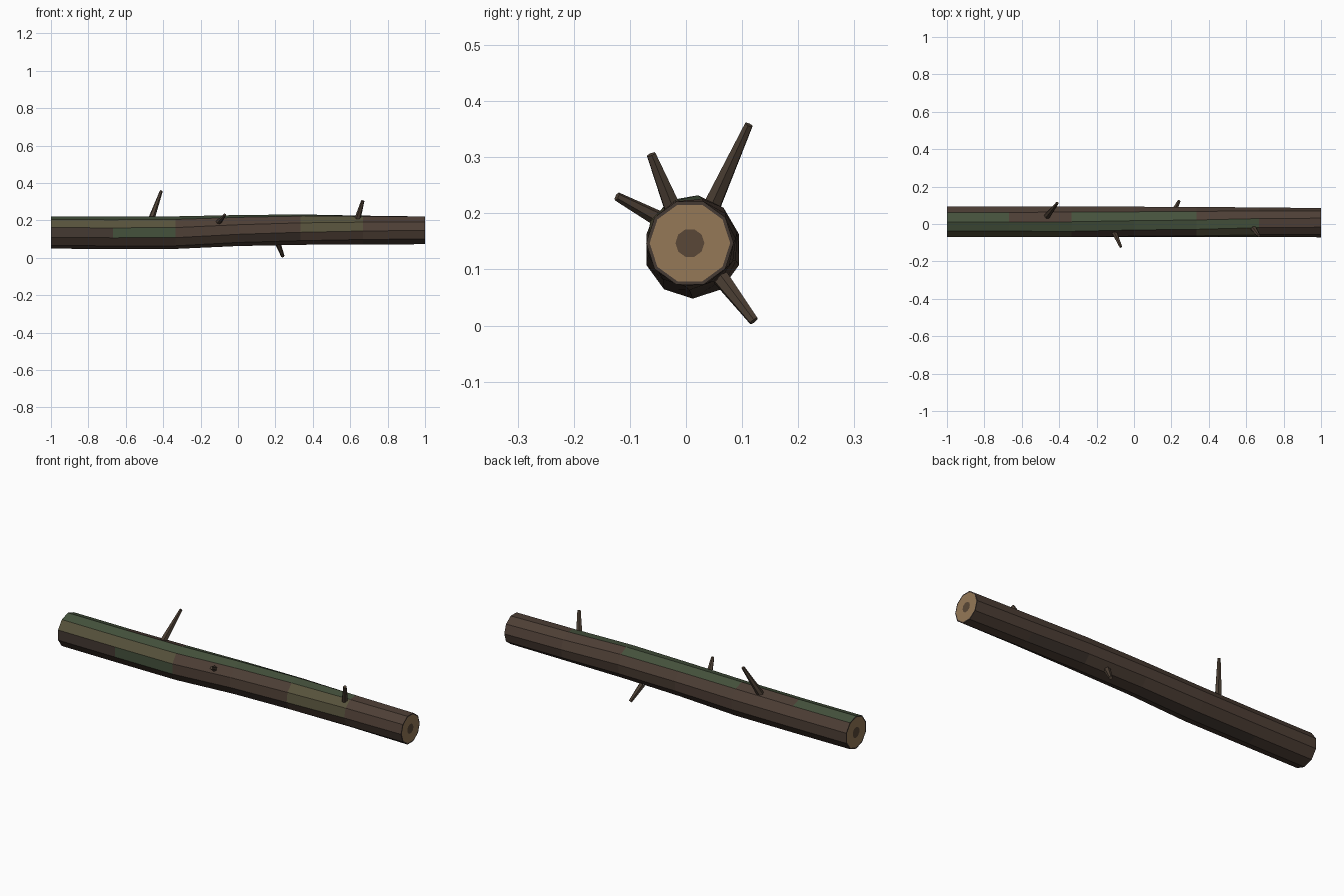
import bpy, bmesh
from math import sin, cos, radians
from mathutils import Vector

if "Cube" in bpy.data.objects:
    bpy.data.objects.remove(bpy.data.objects["Cube"])


def mat(name, r, g, b):
    m = bpy.data.materials.new(name)
    m.diffuse_color = (r, g, b, 1)
    m.use_nodes = True
    m.node_tree.nodes["Principled BSDF"].inputs["Base Color"].default_value = m.diffuse_color
    return m


bark = mat("bark", 0.075, 0.049, 0.036)
moss = mat("moss", 0.060, 0.085, 0.046)
lichen = mat("lichen", 0.095, 0.085, 0.045)
dark_bark = mat("dark_bark", 0.058, 0.041, 0.032)
wood = mat("cut_wood", 0.30, 0.19, 0.095)
heart = mat("heartwood", 0.10, 0.064, 0.038)
twig = mat("twig_bark", 0.075, 0.052, 0.036)

SIDES = 10
# stations along the log: x, centre y, centre z, radius, twist in degrees
RINGS = [(-1, .012, .135, .086, 18), (-.667, .012, .134, .086, 18),
         (-.333, .012, .135, .087, 18), (0, .012, .146, .083, 14),
         (.333, .010, .151, .082, 10), (.667, .010, .149, .079, 4),
         (1, .007, .147, .078, 0)]
# mossy bark plates: (segment, side) -> material slot
PLATES = {(0, 1): 1, (0, 2): 1, (0, 3): 2, (0, 4): 3,
          (1, 2): 1, (1, 3): 2, (1, 4): 1, (1, 7): 3,
          (2, 1): 1, (2, 2): 1, (2, 7): 3,
          (3, 1): 1, (3, 2): 1, (3, 5): 3,
          (4, 2): 1, (4, 3): 2, (4, 4): 2, (4, 8): 3, (5, 6): 3}


def circle(bm, x, y, z, r, twist):
    return [bm.verts.new((x, y + r * cos(a), z + r * sin(a)))
            for a in (radians(twist + 360 * k / SIDES) for k in range(SIDES))]


def bridge(bm, a, b, pick):
    n = len(a)
    for k in range(n):
        f = bm.faces.new((a[k], a[(k + 1) % n], b[(k + 1) % n], b[k]))
        f.material_index = pick(k)


def finish(bm, name, mats):
    bmesh.ops.recalc_face_normals(bm, faces=bm.faces[:])
    me = bpy.data.meshes.new(name)
    bm.to_mesh(me)
    bm.free()
    for m in mats:
        me.materials.append(m)
    ob = bpy.data.objects.new(name, me)
    bpy.context.collection.objects.link(ob)


# log trunk with cut ends: bark rim, pale wood, dark heart
bm = bmesh.new()
rings = [circle(bm, *r) for r in RINGS]
for s in range(len(rings) - 1):
    bridge(bm, rings[s], rings[s + 1], lambda k: PLATES.get((s, k), 0))
for i in (0, -1):
    x, y, z, r, t = RINGS[i]
    rim = circle(bm, x, y, z, r * .92, t)
    core = circle(bm, x, y, z, r * .33, t)
    bridge(bm, rings[i], rim, lambda k: 3)
    bridge(bm, rim, core, lambda k: 4)
    bm.faces.new(core).material_index = 5
finish(bm, "log", [bark, moss, lichen, dark_bark, wood, heart])


# broken branch stubs: base point, tip point, base radius, tip radius
def stub(name, base, tip, r1, r2):
    base, tip = Vector(base), Vector(tip)
    d = tip - base
    bm = bmesh.new()
    bmesh.ops.create_cone(bm, cap_ends=True, segments=6, radius1=r1,
                          radius2=r2, depth=d.length)
    m = d.to_track_quat('Z', 'Y').to_matrix().to_4x4()
    m.translation = (base + tip) / 2
    bm.transform(m)
    finish(bm, name, [twig])


stub("branch_stub_tall", (-.466, .040, .200), (-.410, .112, .358), .018, .008)
stub("branch_stub_front", (-.105, -.045, .188), (-.070, -.123, .230), .015, .008)
stub("branch_stub_under", (.210, .062, .085), (.240, .121, .008), .016, .009)
stub("branch_stub_top", (.638, -.022, .205), (.667, -.062, .305), .017, .009)
